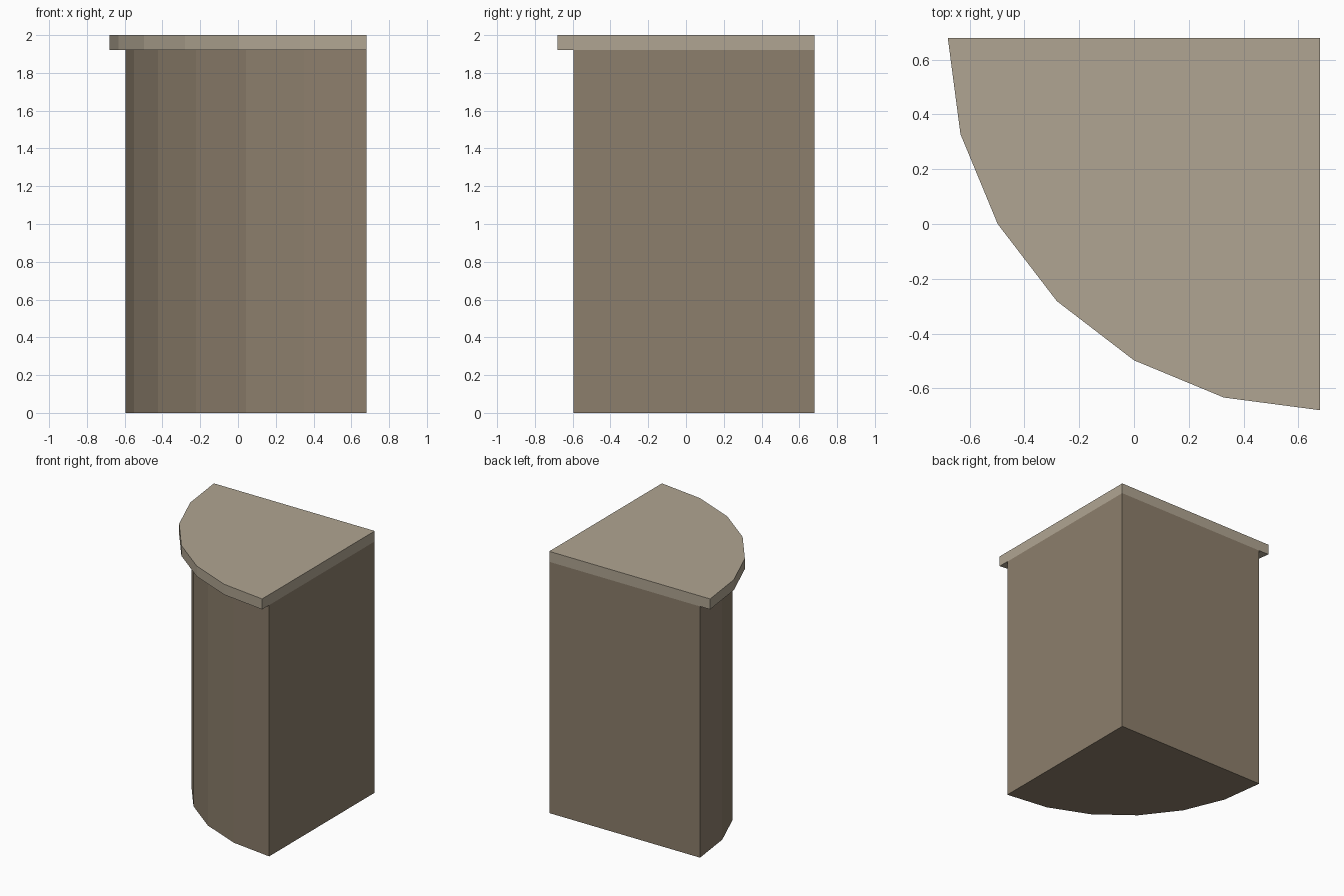
import bpy, bmesh
from math import cos, sin, radians

cube = bpy.data.objects.get("Cube")
if cube:
    bpy.data.objects.remove(cube, do_unlink=True)

CORNER = 0.68    # x and y of the square back corner
SEGMENTS = 6     # flat facets along the curved front


def make_material(name, colour):
    mat = bpy.data.materials.new(name)
    mat.use_nodes = True
    mat.diffuse_color = colour
    mat.node_tree.nodes["Principled BSDF"].inputs["Base Color"].default_value = colour
    return mat


def quarter_prism(name, radius, bottom, top, mat):
    """Quarter-round slab whose square corner sits at the back left."""
    bm = bmesh.new()
    ring = [bm.verts.new((CORNER, CORNER, bottom))]
    for i in range(SEGMENTS + 1):
        a = radians(180 + 90 * i / SEGMENTS)
        ring.append(bm.verts.new((CORNER + radius * cos(a), CORNER + radius * sin(a), bottom)))
    base = bm.faces.new(ring)
    extruded = bmesh.ops.extrude_face_region(bm, geom=[base], use_keep_orig=True)
    verts = [g for g in extruded["geom"] if isinstance(g, bmesh.types.BMVert)]
    bmesh.ops.translate(bm, verts=verts, vec=(0, 0, top - bottom))
    bmesh.ops.recalc_face_normals(bm, faces=bm.faces)
    mesh = bpy.data.meshes.new(name)
    bm.to_mesh(mesh)
    bm.free()
    mesh.materials.append(mat)
    obj = bpy.data.objects.new(name, mesh)
    bpy.context.collection.objects.link(obj)
    return obj


body_colour = make_material("brown_body", (0.265, 0.211, 0.149, 1))
top_colour = make_material("pale_worktop", (0.434, 0.376, 0.287, 1))

# Cabinet body, then the overhanging worktop
quarter_prism("cabinet_body", 1.275, 0.0, 1.92, body_colour)
quarter_prism("worktop", 1.36, 1.92, 2.0, top_colour)
